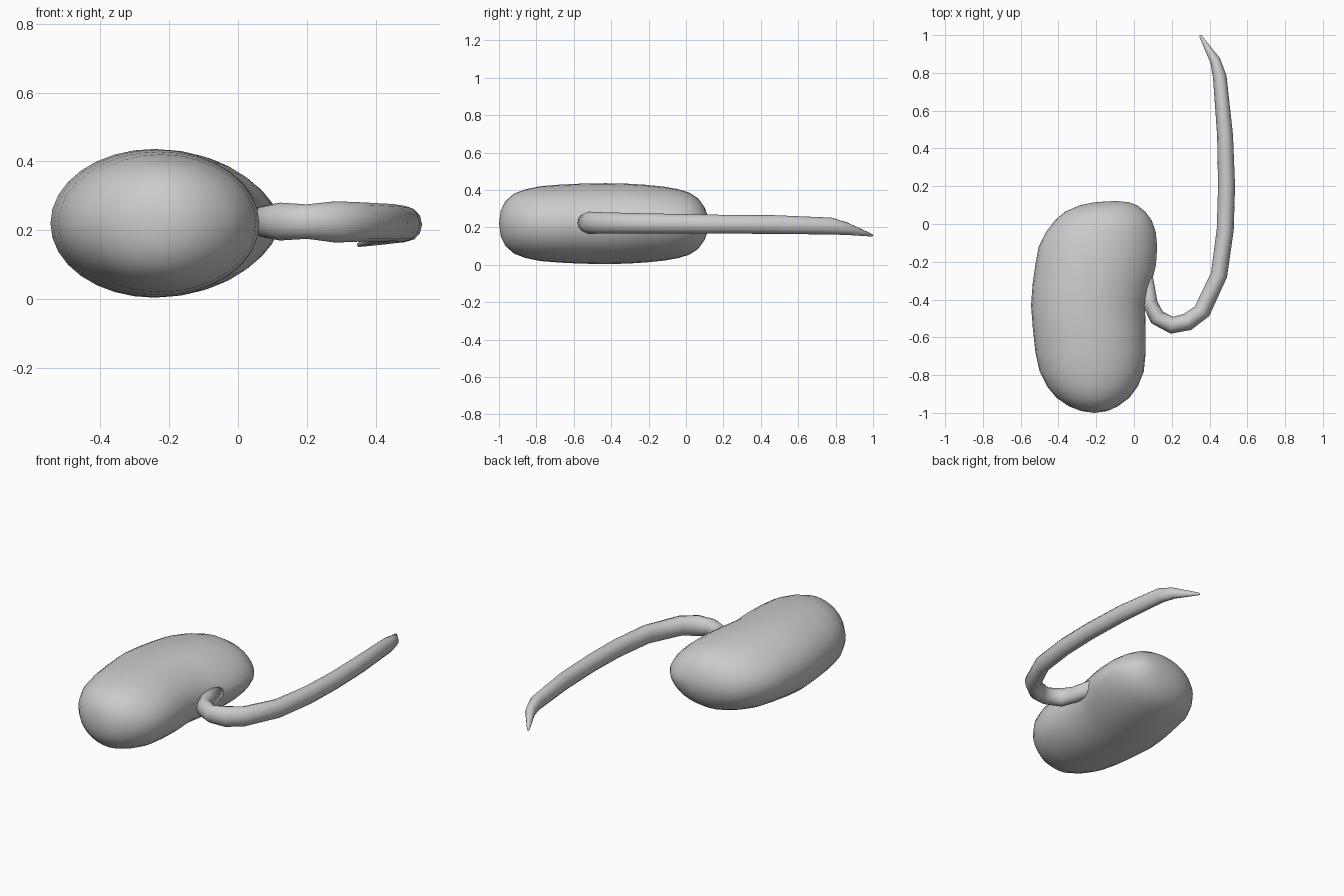
import bpy, bmesh, math
from mathutils import Vector


def loft(name, rings, start, end):
    """Skin a list of point rings and close both ends to a tip."""
    bm = bmesh.new()
    loops = [[bm.verts.new(p) for p in ring] for ring in rings]
    n = len(loops[0])
    for a, b in zip(loops, loops[1:]):
        for i in range(n):
            j = (i + 1) % n
            bm.faces.new((a[i], a[j], b[j], b[i]))
    for loop, tip in ((loops[0], start), (loops[-1], end)):
        v = bm.verts.new(tip)
        for i in range(n):
            bm.faces.new((loop[i], loop[(i + 1) % n], v))
    bmesh.ops.recalc_face_normals(bm, faces=bm.faces)
    mesh = bpy.data.meshes.new(name)
    bm.to_mesh(mesh)
    bm.free()
    mesh.shade_smooth()
    obj = bpy.data.objects.new(name, mesh)
    bpy.context.collection.objects.link(obj)
    return obj


# Bean body: y, left x, right x, half height, pinch of the right side
ZC = 0.22
sections = [
    (-0.99, -0.28, -0.14, 0.07, 1.0), (-0.965, -0.345, -0.085, 0.12, 1.0),
    (-0.92, -0.41, -0.025, 0.16, 1.0), (-0.86, -0.46, 0.02, 0.183, 1.0),
    (-0.78, -0.50, 0.052, 0.20, 1.0), (-0.68, -0.522, 0.062, 0.208, 1.0),
    (-0.56, -0.535, 0.062, 0.214, 1.0), (-0.43, -0.545, 0.058, 0.216, 1.05),
    (-0.32, -0.537, 0.09, 0.214, 1.15), (-0.22, -0.523, 0.116, 0.208, 1.25),
    (-0.12, -0.505, 0.123, 0.198, 1.25), (-0.04, -0.464, 0.115, 0.184, 1.25),
    (0.02, -0.418, 0.093, 0.165, 1.2), (0.065, -0.365, 0.06, 0.135, 1.15),
    (0.098, -0.29, 0.018, 0.09, 1.1), (0.115, -0.21, -0.025, 0.045, 1.0),
]
rings = []
for y, xl, xr, h, pinch in sections:
    xc = (xl + xr) / 2
    ring = []
    for i in range(32):
        t = math.tau * i / 32
        c, s = math.cos(t), math.sin(t)
        p = pinch if c > 0 else 1.0
        ring.append((xc + (xr - xl) / 2 * c, y,
                     ZC + h * math.copysign(abs(s) ** p, s)))
    rings.append(ring)
loft("bean_body", rings, (-0.21, -1.0, ZC), (-0.1, 0.122, ZC))

# Curled sprout: x, y, z, horizontal radius, vertical radius
path = [
    (0.06, -0.28, 0.225, 0.04, 0.045), (0.085, -0.42, 0.225, 0.04, 0.048),
    (0.122, -0.495, 0.225, 0.043, 0.055), (0.20, -0.536, 0.225, 0.045, 0.05),
    (0.283, -0.518, 0.224, 0.047, 0.06), (0.36, -0.462, 0.224, 0.046, 0.057),
    (0.45, -0.27, 0.222, 0.044, 0.054), (0.483, -0.03, 0.219, 0.045, 0.052),
    (0.49, 0.20, 0.217, 0.045, 0.05), (0.482, 0.47, 0.215, 0.042, 0.05),
    (0.454, 0.78, 0.207, 0.036, 0.045), (0.43, 0.865, 0.192, 0.028, 0.033),
    (0.352, 0.995, 0.158, 0.007, 0.007),
]
pts = [Vector(p[:3]) for p in path]
rings = []
for i, (p, data) in enumerate(zip(pts, path)):
    t = pts[min(i + 1, len(pts) - 1)] - pts[max(i - 1, 0)]
    side = Vector((t.y, -t.x, 0)).normalized()
    rings.append([p + side * data[3] * math.cos(math.tau * k / 12)
                  + Vector((0, 0, data[4] * math.sin(math.tau * k / 12)))
                  for k in range(12)])
loft("sprout", rings, pts[0], (0.349, 1.0, 0.157))
